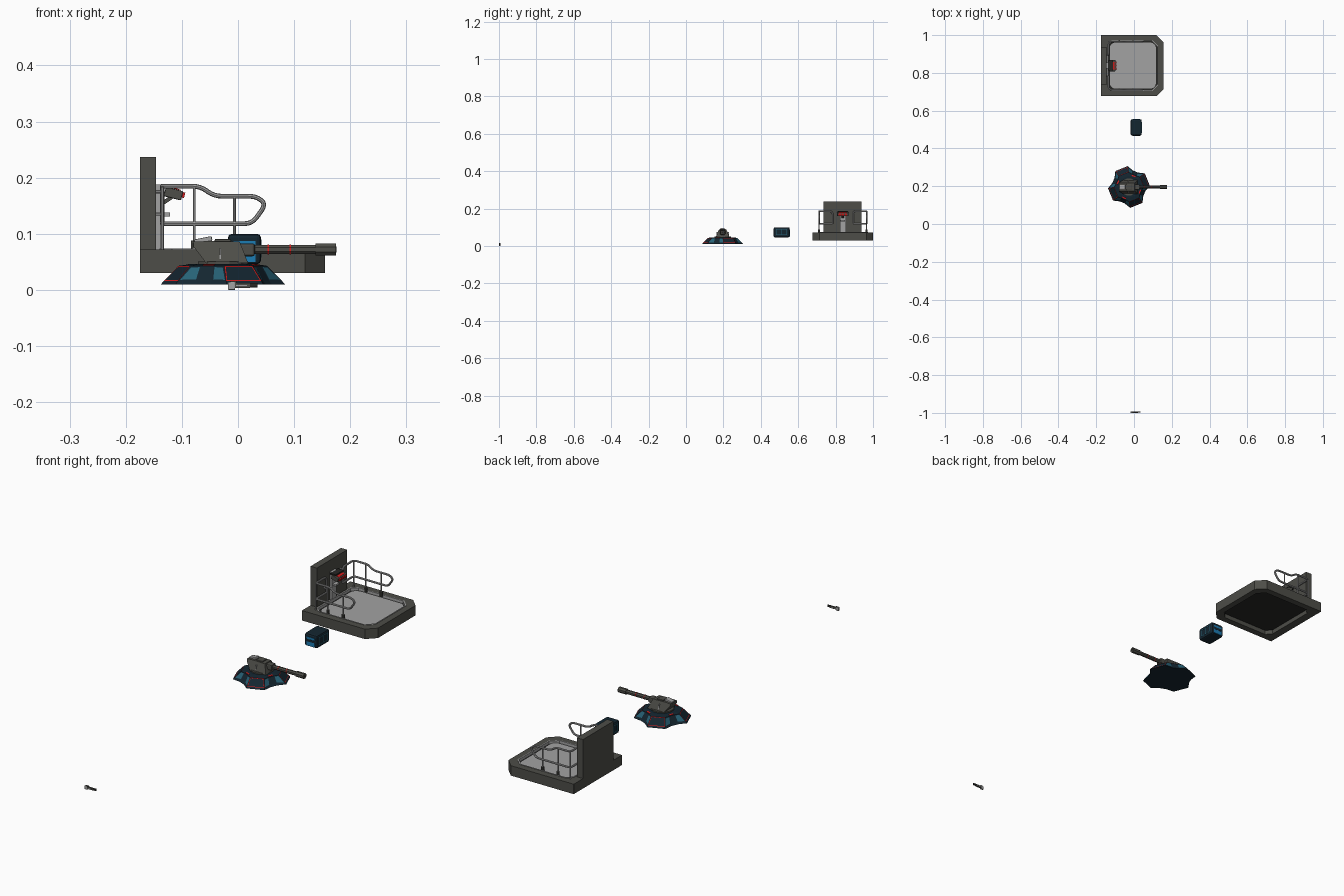
import bpy, bmesh, math
from mathutils import Vector, Matrix

if "Cube" in bpy.data.objects:
    bpy.data.objects.remove(bpy.data.objects["Cube"])


def mat(name, r, g, b):
    m = bpy.data.materials.new(name)
    m.diffuse_color = (r, g, b, 1)
    m.use_nodes = True
    m.node_tree.nodes["Principled BSDF"].inputs["Base Color"].default_value = m.diffuse_color
    return m


DARK = mat("dark grey metal", 0.075, 0.075, 0.065)
BLACK = mat("near black", 0.02, 0.02, 0.018)
LIGHT = mat("light grey metal", 0.36, 0.36, 0.36)
NAVY = mat("navy armour", 0.007, 0.019, 0.03)
BLUE = mat("bright blue", 0.012, 0.2, 0.45)
TEAL = mat("teal trim", 0.02, 0.12, 0.18)
RED = mat("red trim", 0.7, 0.012, 0.012)


def finish(name, bm, *mats):
    bmesh.ops.recalc_face_normals(bm, faces=bm.faces)
    me = bpy.data.meshes.new(name)
    bm.to_mesh(me)
    bm.free()
    for m in mats:
        me.materials.append(m)
    o = bpy.data.objects.new(name, me)
    bpy.context.collection.objects.link(o)
    return o


def box(name, m, x0, x1, y0, y1, z0, z1, bevel=0, tilt=0):
    """Box from its limits, tilted about y."""
    bm = bmesh.new()
    bmesh.ops.create_cube(bm, size=1)
    bmesh.ops.scale(bm, vec=(x1 - x0, y1 - y0, z1 - z0), verts=bm.verts)
    if bevel:
        bmesh.ops.bevel(bm, geom=bm.edges[:], offset=bevel, segments=2, profile=0.5, affect='EDGES')
    bmesh.ops.transform(bm, matrix=Matrix.Rotation(tilt, 4, 'Y'), verts=bm.verts)
    bmesh.ops.translate(bm, vec=((x0 + x1) / 2, (y0 + y1) / 2, (z0 + z1) / 2), verts=bm.verts)
    return finish(name, bm, m)


def loft(loops, caps=True):
    """Join loops of equal length into one skin."""
    bm = bmesh.new()
    rows = [[bm.verts.new(p) for p in l] for l in loops]
    n = len(rows[0])
    for a, b in zip(rows, rows[1:]):
        for i in range(n):
            j = (i + 1) % n
            bm.faces.new((a[i], a[j], b[j], b[i]))
    if caps:
        bm.faces.new(rows[0])
        bm.faces.new(rows[-1])
    return bm


def cyl(name, m, p, q, r, n=8):
    """Cylinder from p to q."""
    p, q = Vector(p), Vector(q)
    d = q - p
    bm = bmesh.new()
    rot = d.to_track_quat('Z', 'Y').to_matrix().to_4x4()
    bmesh.ops.create_cone(bm, cap_ends=True, segments=n, radius1=r, radius2=r, depth=d.length,
                          matrix=Matrix.Translation((p + q) / 2) @ rot @ Matrix.Rotation(math.pi / n, 4, 'Z'))
    return finish(name, bm, m)


def tube(name, m, pts, r, corner):
    """Pipe along a path with rounded corners."""
    pts = [Vector(p) for p in pts]
    path = [pts[0]]
    for a, b, c in zip(pts, pts[1:], pts[2:]):
        s = b + (a - b).normalized() * min(corner, (a - b).length * .45)
        e = b + (c - b).normalized() * min(corner, (c - b).length * .45)
        path += [s * (1 - t) ** 2 + b * 2 * t * (1 - t) + e * t * t for t in (0, .25, .5, .75, 1)]
    path.append(pts[-1])
    cu = bpy.data.curves.new(name, 'CURVE')
    cu.dimensions = '3D'
    cu.bevel_depth, cu.bevel_resolution, cu.use_fill_caps = r, 2, True
    sp = cu.splines.new('POLY')
    sp.points.add(len(path) - 1)
    for k, p in zip(sp.points, path):
        k.co = (*p, 1)
    cu.materials.append(m)
    o = bpy.data.objects.new(name, cu)
    bpy.context.collection.objects.link(o)
    bpy.ops.object.select_all(action='DESELECT')
    o.select_set(True)
    bpy.context.view_layer.objects.active = o
    bpy.ops.object.convert(target='MESH')
    bpy.ops.object.shade_smooth_by_angle()


def octagon(x0, x1, y0, y1, z, c, d):
    """Rectangle with corner cuts: c on the +x side, d on the -x side."""
    return [(x0 + d, y0, z), (x1 - c, y0, z), (x1, y0 + c, z), (x1, y1 - c, z),
            (x1 - c, y1, z), (x0 + d, y1, z), (x0, y1 - d, z), (x0, y0 + d, z)]


# ---- Lift platform: chamfered frame, recessed above and below ----
outer = lambda z: octagon(-.175, .155, .677, 1.0, z, .036, .0005)
inner = lambda z, g=0: octagon(-.14 - g, .128 + g, .705 - g, .972 + g, z, .03, .022)
finish("platform_frame", loft([inner(.05), inner(.03), outer(.03), outer(.072), inner(.072), inner(.06)]), DARK)
finish("platform_underside", loft([inner(.0495, -.0005), inner(.0485, -.0005)]), BLACK)
finish("platform_gap", loft([inner(.0602, -.0005), inner(.0612, -.0005)]), BLACK)
finish("frame_trim", loft([inner(.072), inner(.0735), inner(.0735, -.004), inner(.0602, -.004)], False), LIGHT)

# rounded floor plate
cx, cy, h, rad = -.006, .8385, .122, .03
floor = []
for k in range(4):
    for s in range(7):
        a = math.pi / 2 * (k + s / 6)
        sx, sy = ((1, 1), (-1, 1), (-1, -1), (1, -1))[k]
        floor.append((cx + sx * (h - rad) + rad * math.cos(a), cy + sy * (h - rad) + rad * math.sin(a)))
finish("floor_plate", loft([[(x, y, z) for x, y in floor] for z in (.061, .066)]), LIGHT)

# back wall
box("back_wall", DARK, -.175, -.146, .735, .938, .045, .237)

# railings on both sides, each a closed loop that wraps round at the wall
for side, s in (("near", -1), ("far", 1)):
    y, yw = cy + s * .127, cy + s * .055
    tube("handrail_" + side, LIGHT,
         [(-.135, yw, .12), (-.135, yw, .185), (-.135, y, .185), (-.068, y, .185), (-.042, y, .167),
          (.032, y, .167), (.05, y, .153), (.025, y, .118), (-.135, y, .118), (-.135, yw, .118)], .0042, .014)
    for x, top in ((-.078, .185), (-.006, .167)):
        cyl("rail_post_" + side, LIGHT, (x, y, .066), (x, y, top), .0028)
        cyl("post_foot_" + side, DARK, (x, y, .066), (x, y, .088), .006)
    cyl("wall_post_" + side, LIGHT, (-.135, y, .07), (-.135, y, .183), .0032)
    for z in (.135, .175):
        cyl("rail_bracket_" + side, LIGHT, (-.147, yw, z), (-.135, yw, z), .003)

# control panel on the wall
box("control_column", LIGHT, -.146, -.137, cy - .016, cy + .016, .066, .188)
box("control_arm", DARK, -.14, -.108, cy - .006, cy + .006, .158, .165, tilt=-.6)
box("control_clamp", LIGHT, -.14, -.121, cy - .012, cy + .012, .131, .138)
box("control_panel", DARK, -.131, -.099, cy - .03, cy + .03, .163, .18, .002, .25)
box("control_header", BLACK, -.138, -.112, cy - .026, cy + .026, .182, .188)
for i in (-1, 0, 1):
    box("control_button", RED, -.1, -.095, cy + i * .017 - .006, cy + i * .017 + .006, .164, .174, tilt=.25)
box("control_display", RED, -.12, -.102, cy - .02, cy + .02, .1795, .181, tilt=.25)

# ---- Crate: rounded case with blue ends ----
box("crate_body", NAVY, -.018, .041, .469, .554, .046, .1, .007)
for y in (.469, .554):
    box("crate_end_panel", BLUE, -.008, .031, y - .001, y + .001, .05, .087)
    box("crate_end_bar", NAVY, -.009, .032, y - .002, y + .002, .068, .078)
for x in (-.018, .041):
    for y in (.482, .508, .538):
        box("crate_side_line", TEAL, x - .001, x + .001, y, y + .003, .058, .09)
    for z in (.058, .087):
        box("crate_side_edge", TEAL, x - .001, x + .001, .482, .541, z, z + .003)

# ---- Turret base: four sloped feet, turned 22 degrees ----
TX, TY, TURN = -.027, .196, math.radians(22)


def star(r, w, v, z):
    pts = []
    for k in range(4):
        a = TURN + k * math.pi / 2
        c = math.atan2(w, r)
        for da, q in ((-math.radians(36), v), (-c, math.hypot(r, w)), (c, math.hypot(r, w)), (math.radians(36), v)):
            pts.append((TX + q * math.cos(a + da), TY + q * math.sin(a + da), z))
    return pts


bm = loft([star(.105, .035, .09, .01), star(.1, .034, .085, .016), star(.074, .027, .07, .043), star(.055, .02, .056, .046)])
bm.faces.ensure_lookup_table()
slope = bm.faces[16:32]
feet, valleys = slope[1::4], slope[3::4]
flanks = slope[0::4] + slope[2::4]
bmesh.ops.inset_individual(bm, faces=feet, thickness=.0035)
for f in bmesh.ops.inset_individual(bm, faces=feet, thickness=.0032)['faces']:
    f.material_index = 1
bmesh.ops.inset_individual(bm, faces=flanks, thickness=.0045)
for f in flanks:
    f.material_index = 2
finish("turret_base", bm, NAVY, RED, TEAL)

# red marks on the deck between the feet
for k in range(4):
    o = box("deck_mark", RED, -.003, .003, -.01, .01, -.0008, .0008)
    a = TURN + (k + .5) * math.pi / 2
    o.location = (TX + .063 * math.cos(a), TY + .063 * math.sin(a), .045)
    o.rotation_euler = (0, .16, a)

# ---- Turret head, tapered toward the top ----
cyl("turret_ring", DARK, (TX, TY, .043), (TX, TY, .051), .046, 12)
side = [(-.057, .048), (.018, .048), (.003, .086), (-.056, .087), (-.08, .086), (-.079, .077)]
head = []
for s in (-1, 1):
    head.append([(x, TY + s * (.036 - (z - .048) * .4), z) for x, z in side])
finish("turret_head", loft(head), DARK)
box("head_rear_block", LIGHT, -.078, -.046, TY - .011, TY + .011, .084, .093, .002, -.2)
box("head_sight", DARK, -.042, -.012, TY - .016, TY + .016, .084, .091, .003)
for s in (-1, 1):
    box("head_side_slot", LIGHT, -.033, -.03, TY + s * .029 - .004, TY + s * .029 + .004, .055, .075)
box("gun_mantlet", DARK, -.005, .03, TY - .014, TY + .014, .06, .083, .004)
cyl("gun_barrel", DARK, (0, TY, .072), (.145, TY, .072), .0088)
cyl("gun_muzzle", DARK, (.138, TY, .072), (.175, TY, .072), .0115)
cyl("muzzle_bore", BLACK, (.1745, TY, .072), (.1752, TY, .072), .006)
for x in (.053, .092):
    cyl("barrel_stripe", RED, (x, TY, .072), (x + .0025, TY, .072), .0093)

# ---- Small hand tool at the far front ----
box("tool_head", LIGHT, -.018, -.005, -1.0, -.992, .0, .0145, .0015)
box("tool_cap", DARK, -.013, -.003, -.9995, -.9925, .0085, .0155)
box("tool_body", DARK, -.006, .022, -.9995, -.9925, .0035, .0125, .001)
box("tool_tip", BLACK, .02, .035, -.999, -.993, .0045, .0125, .001)
box("tool_stripe", LIGHT, -.004, .016, -1.0, -.992, .007, .009)
